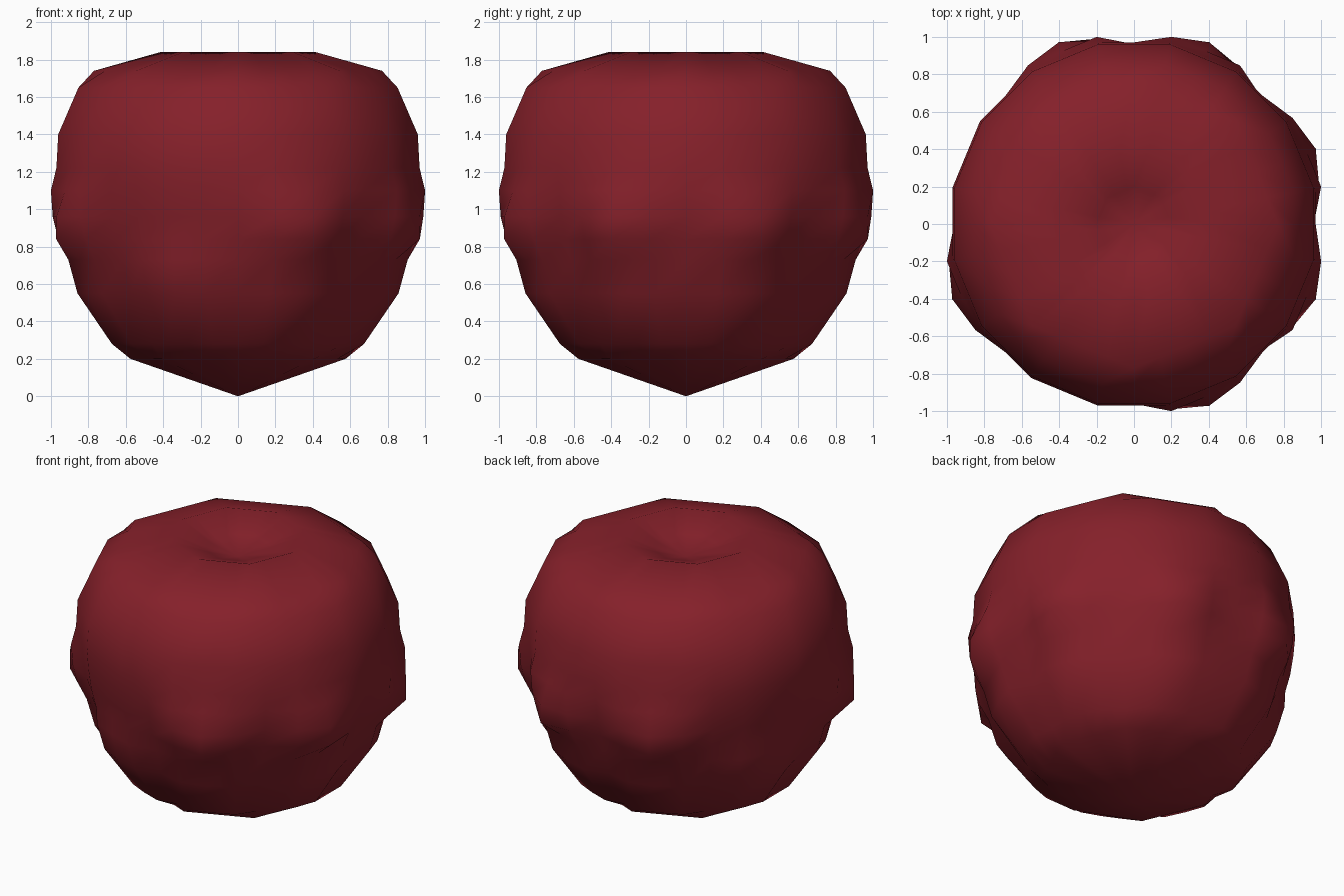
import bpy, bmesh, math

if "Cube" in bpy.data.objects:
    bpy.data.objects.remove(bpy.data.objects["Cube"])

# (sides, base radius, height, lump at column centre, lump at column shoulder)
RINGS = [
    (8, 0.575, 0.20, 0.00, 0.00),
    (8, 0.65, 0.28, 0.08, 0.075),   # lower row of lumps
    (16, 0.83, 0.55, 0.06, 0.045),
    (16, 0.89, 0.73, 0.04, 0.035),
    (16, 0.93, 0.84, 0.14, 0.05),   # middle row of lumps
    (16, 0.96, 0.96, 0.11, 0.05),
    (16, 0.98, 1.10, 0.04, 0.04),
    (16, 0.99, 1.22, 0.00, 0.00),
    (16, 0.98, 1.40, 0.00, 0.00),
    (16, 0.87, 1.65, 0.00, 0.00),
    (8, 0.77, 1.74, 0.00, 0.00),
    (8, 0.415, 1.84, 0.00, 0.00),   # rim of the top hollow
    (8, 0.20, 1.76, 0.00, 0.00),
]
SEG = 32
STEP = math.tau / SEG
FLAT_COLUMNS = (3, 5)               # columns without a middle lump

bm = bmesh.new()


def ring(sides, r, z, centre, shoulder):
    verts = []
    for i in range(SEG):
        column, place = divmod(i, 4)
        if sides == 8:      # octagon with corners between the columns
            radius = r * math.cos(2 * STEP) / math.cos((place - 2) * STEP)
        else:               # sixteen sides, even points lie mid-face
            radius = r if i % 2 else r * math.cos(STEP)
        if not (column in FLAT_COLUMNS and 0.8 < z < 1.2):
            radius += (0, shoulder, centre, shoulder)[place]
        a = i * STEP
        verts.append(bm.verts.new((radius * math.cos(a), radius * math.sin(a), z)))
    return verts


# lumpy fruit body
loops = [ring(*row) for row in RINGS]
bottom = bm.verts.new((0, 0, 0))
hollow = bm.verts.new((0, 0, 1.70))
for i in range(SEG):
    j = (i + 1) % SEG
    bm.faces.new((bottom, loops[0][j], loops[0][i]))
    bm.faces.new((hollow, loops[-1][i], loops[-1][j]))
    for a, b in zip(loops, loops[1:]):
        bm.faces.new((a[i], a[j], b[j], b[i]))
for f in bm.faces:
    f.smooth = True
bmesh.ops.recalc_face_normals(bm, faces=bm.faces)

mesh = bpy.data.meshes.new("fruit_body")
bm.to_mesh(mesh)
bm.free()
body = bpy.data.objects.new("fruit_body", mesh)
bpy.context.collection.objects.link(body)

red = bpy.data.materials.new("dark red")
red.diffuse_color = (0.235, 0.0145, 0.023, 1)
red.use_nodes = True
red.node_tree.nodes["Principled BSDF"].inputs["Base Color"].default_value = red.diffuse_color
mesh.materials.append(red)
